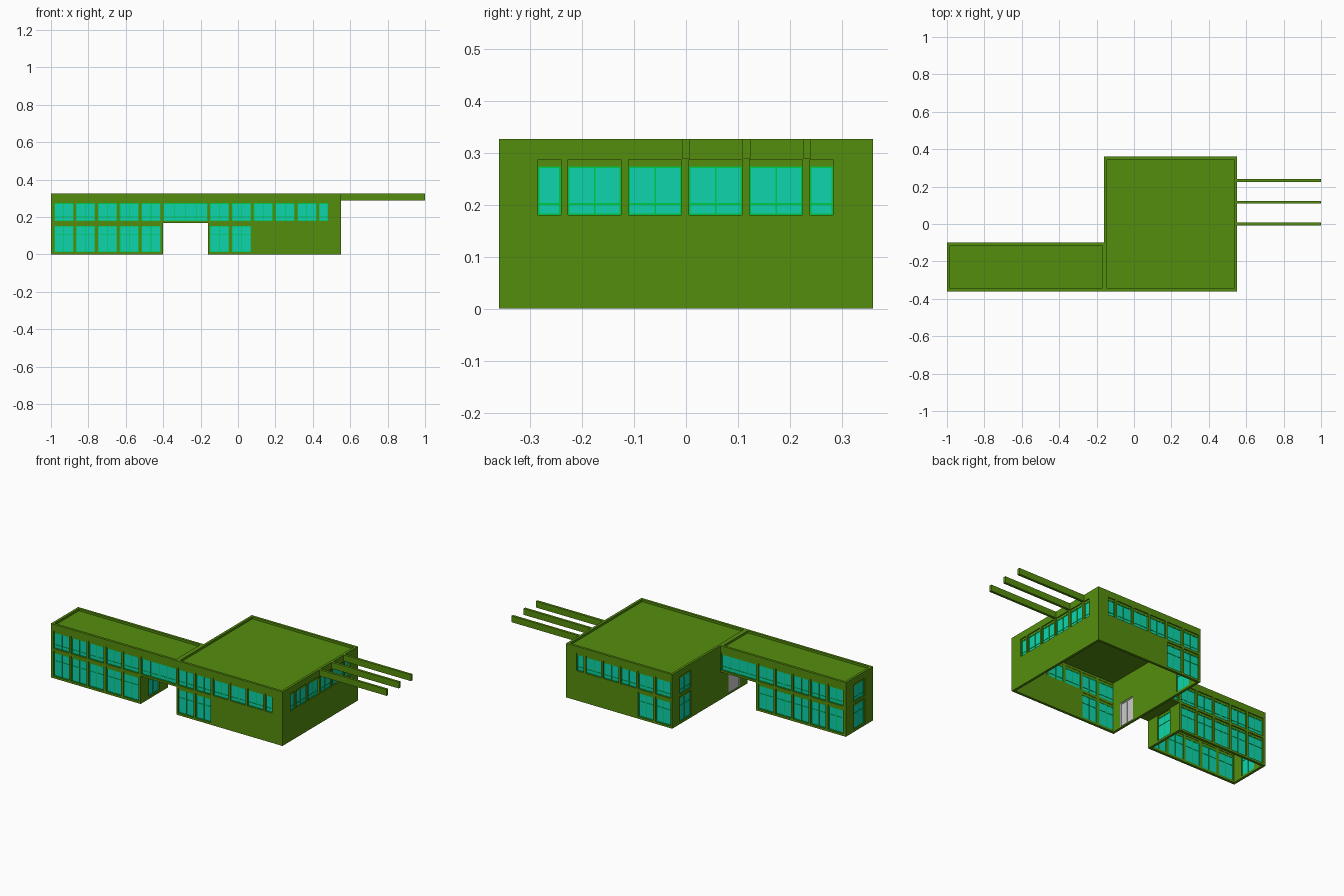
import bpy, bmesh

if "Cube" in bpy.data.objects:
    bpy.data.objects.remove(bpy.data.objects["Cube"])

T = 0.015          # wall thickness
H = 0.327          # parapet height
STEP = 0.1165      # window spacing


def material(name, rgb):
    m = bpy.data.materials.new(name)
    m.diffuse_color = (*rgb, 1)
    m.use_nodes = True
    m.node_tree.nodes["Principled BSDF"].inputs["Base Color"].default_value = m.diffuse_color
    return m


GREEN = material("wall_green", (0.09, 0.27, 0.004))
TEAL = material("glass_teal", (0.004, 0.66, 0.42))
BRIGHT = material("frame_green", (0.0, 0.6, 0.06))


def finish(name, bm, mat=None):
    bmesh.ops.recalc_face_normals(bm, faces=bm.faces)
    me = bpy.data.meshes.new(name)
    bm.to_mesh(me)
    bm.free()
    ob = bpy.data.objects.new(name, me)
    bpy.context.collection.objects.link(ob)
    if mat:
        me.materials.append(mat)
    return ob


def add_box(bm, lo, hi):
    vs = bmesh.ops.create_cube(bm, size=1)["verts"]
    for v in vs:
        for i in range(3):
            v.co[i] = (lo[i] + hi[i]) / 2 + v.co[i] * abs(hi[i] - lo[i])


def box(name, lo, hi, mat=GREEN):
    bm = bmesh.new()
    add_box(bm, lo, hi)
    return finish(name, bm, mat)


def wall(name, axis, pos, inward, u0, u1, top, windows=(), gaps=(), doors=()):
    """Wall along an axis; outer face at pos, thickness going inward."""
    def P(u, d, z):
        return (u, pos + inward * d, z) if axis == "x" else (pos + inward * d, u, z)

    holes = [(a, b, lo, hi + 0.013) for a, b, lo, hi in windows] + list(gaps) + list(doors)
    us = sorted({round(v, 4) for v in [u0, u1] + [v for h in holes for v in h[:2]]})
    zs = sorted({round(v, 4) for v in [0, top] + [v for h in holes for v in h[2:]]})
    # wall sheet with holes, then thickened
    bm = bmesh.new()
    for a, b in zip(us, us[1:]):
        for c, d in zip(zs, zs[1:]):
            mu, mz = (a + b) / 2, (c + d) / 2
            if any(h[0] < mu < h[1] and h[2] < mz < h[3] for h in holes):
                continue
            bm.faces.new([bm.verts.new(P(*p)) for p in ((a, 0, c), (b, 0, c), (b, 0, d), (a, 0, d))])
    bmesh.ops.remove_doubles(bm, verts=bm.verts, dist=1e-5)
    ext = bmesh.ops.extrude_face_region(bm, geom=bm.faces[:], use_keep_orig=True)
    vec = [b - a for a, b in zip(P(0, 0, 0), P(0, T, 0))]
    bmesh.ops.translate(bm, vec=vec, verts=[g for g in ext["geom"] if isinstance(g, bmesh.types.BMVert)])
    bmesh.ops.dissolve_limit(bm, angle_limit=0.01, verts=bm.verts, edges=bm.edges)
    finish(name, bm, GREEN)
    if windows:
        glass, frame, head = bmesh.new(), bmesh.new(), bmesh.new()
        for a, b, lo, hi in windows:
            add_box(glass, P(a, 0.009, lo), P(b, 0.011, hi))
            add_box(head, P(a, 0.006, hi), P(b, 0.013, hi + 0.013))
            f = 0.003
            hz = lo + (0.02 if hi - lo < 0.12 else 0.09)
            for z in (lo, hz, hi - f):
                add_box(frame, P(a, 0.007, z), P(b, 0.013, z + f))
            n = max(1, round((b - a) / 0.055))
            for i in range(n + 1):
                u = a + (b - a - f) * i / n
                add_box(frame, P(u, 0.007, lo), P(u + f, 0.013, hi))
        finish(name + "_glass", glass, TEAL)
        finish(name + "_frames", frame, BRIGHT)
        finish(name + "_headers", head, GREEN)
    for a, b, lo, hi in doors:
        # grey door with a centre post and rail
        bm = bmesh.new()
        m = (a + b) / 2
        add_box(bm, P(a, 0.006, lo), P(b, 0.010, hi))
        for u in (a, m - 0.003, b - 0.006):
            add_box(bm, P(u, 0.003, lo), P(u + 0.006, 0.013, hi))
        add_box(bm, P(a, 0.003, hi - 0.006), P(b, 0.013, hi))
        finish(name + "_door", bm)


UP, LOW = (0.18, 0.274), (0.013, 0.152)


def row(start, count, band):
    return [(start + i * STEP, start + i * STEP + 0.102, *band) for i in range(count)]


# window layouts shared by front and back
wing_win = row(-0.982, 5, UP) + row(-0.982, 5, LOW) + [(-0.398, -0.164, *UP)]
main_win = row(-0.149, 5, UP) + [(0.433, 0.481, *UP)] + row(-0.149, 2, LOW)
passage = [(-0.40, -0.16, 0, 0.168)]

# long walls
wall("front_wall", "x", -0.36, 1, -1, 0.55, H, wing_win + main_win, passage)
wall("wing_back_wall", "x", -0.10, -1, -1, -0.16, H, wing_win, passage)
wall("main_back_wall", "x", 0.36, -1, -0.16, 0.55, H, main_win)

# end walls
side = row(-0.227, 4, UP) + [(-0.285, -0.241, *UP), (0.239, 0.283, *UP)]
wall("right_wall", "y", 0.55, -1, -0.345, 0.345, H, side)
wall("main_left_wall", "y", -0.16, 1, -0.345, 0.345, H,
     [(0.18, 0.285, *UP), (0.18, 0.285, *LOW)], doors=[(-0.29, -0.18, 0.008, 0.15)])
wall("wing_end_wall", "y", -1, 1, -0.345, -0.115, H,
     [(-0.282, -0.178, *UP), (-0.282, -0.178, *LOW)])
wall("passage_wall", "y", -0.40, -1, -0.345, -0.115, 0.178, [(-0.282, -0.178, *LOW)])

# roofs, bridge floor and wing parapet next to the main block
box("main_roof", (-0.145, -0.345, 0.300), (0.535, 0.345, 0.314))
box("wing_roof", (-0.985, -0.345, 0.300), (-0.16, -0.115, 0.314))
box("wing_parapet", (-0.172, -0.345, 0.314), (-0.16, -0.115, H))
box("bridge_floor", (-0.40, -0.345, 0.168), (-0.16, -0.115, 0.178))

# pergola beams
for i in range(3):
    y = i * STEP
    box(f"pergola_beam_{i + 1}", (0.55, y - 0.0075, 0.289), (1.0, y + 0.0075, H))
